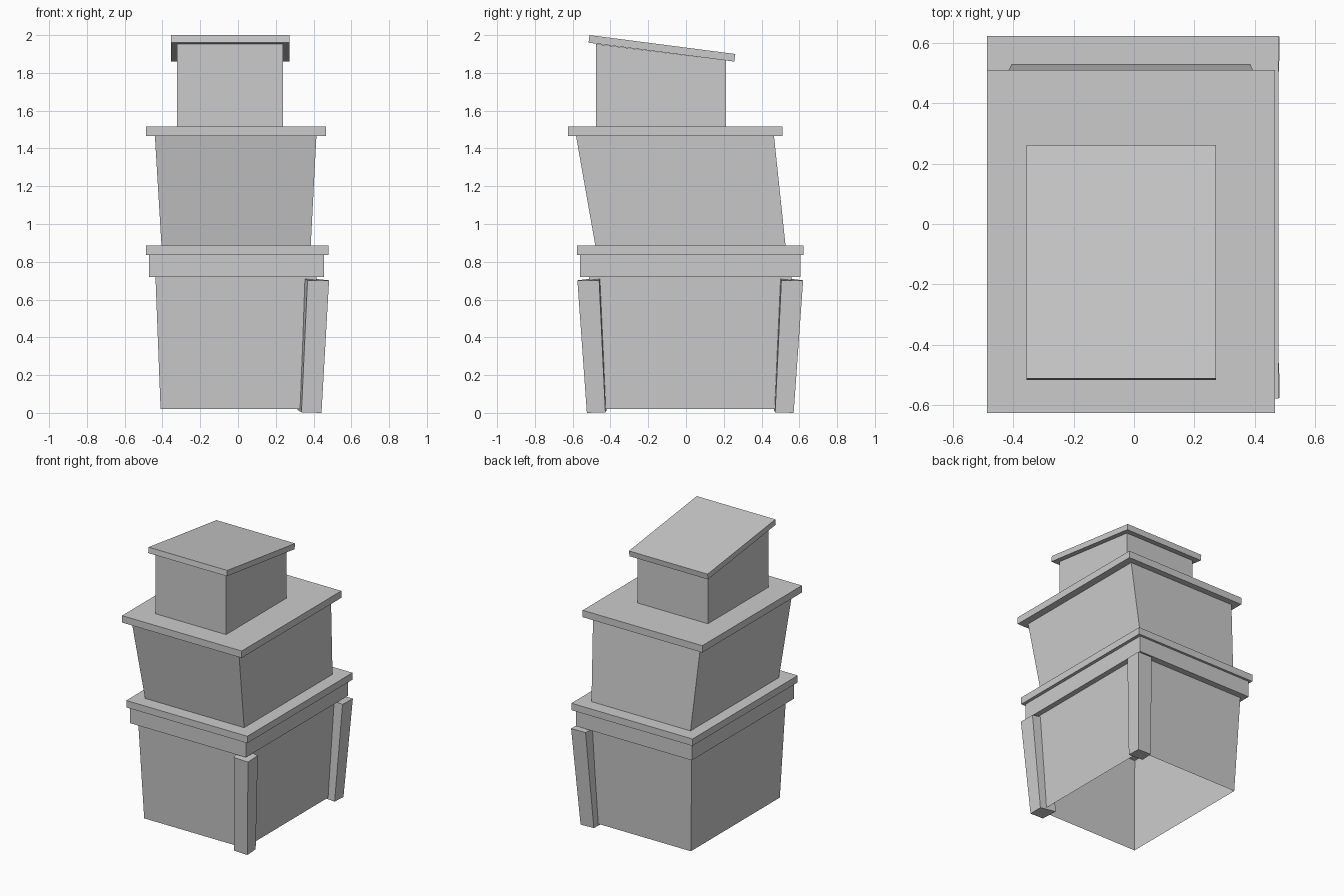
import bpy

if "Cube" in bpy.data.objects:
    bpy.data.objects.remove(bpy.data.objects["Cube"])

QUADS = [(0, 1, 5, 4), (1, 2, 6, 5), (2, 3, 7, 6), (3, 0, 4, 7)]
BOTTOM, TOP = (3, 2, 1, 0), (4, 5, 6, 7)


def hexahedron(name, low, high, caps=(BOTTOM, TOP)):
    """Flat-faced block between two rings of four corners."""
    mesh = bpy.data.meshes.new(name)
    mesh.from_pydata(low + high, [], QUADS + list(caps))
    mesh.update()
    obj = bpy.data.objects.new(name, mesh)
    bpy.context.collection.objects.link(obj)
    return obj


def ring(x0, x1, y0, y1, z_front, z_back=None):
    """Rectangle of corners, optionally sloping from front to back."""
    zb = z_front if z_back is None else z_back
    return [(x0, y0, z_front), (x1, y0, z_front), (x1, y1, zb), (x0, y1, zb)]


def slab(name, x0, x1, y0, y1, z0, z1):
    return hexahedron(name, ring(x0, x1, y0, y1, z0), ring(x0, x1, y0, y1, z1))


# Lower storey: flared walls, open underneath
hexahedron("lower_walls", ring(-0.41, 0.39, -0.483, 0.53, 0.02),
           ring(-0.437, 0.417, -0.513, 0.56, 0.72), caps=())
slab("lower_band", -0.47, 0.455, -0.56, 0.605, 0.72, 0.835)
slab("lower_ledge", -0.487, 0.478, -0.577, 0.622, 0.835, 0.885)

# Middle storey: flared and leaning forward
hexahedron("middle_walls", ring(-0.405, 0.385, -0.48, 0.527, 0.885),
           ring(-0.44, 0.415, -0.582, 0.466, 1.465), caps=())
slab("middle_ledge", -0.487, 0.467, -0.625, 0.51, 1.465, 1.515)

# Top storey with a sloping roof
hexahedron("top_walls", ring(-0.323, 0.238, -0.476, 0.212, 1.515),
           ring(-0.323, 0.238, -0.476, 0.212, 1.953, 1.866), caps=())
hexahedron("roof", ring(-0.355, 0.272, -0.516, 0.256, 1.96, 1.86),
           ring(-0.355, 0.272, -0.511, 0.261, 2.0, 1.9))

# Leaning corner posts on the right side, the back one mirrored from the front
post_low = [(0.336, -0.525, 0.003), (0.442, -0.525, 0.0),
            (0.440, -0.427, 0.003), (0.316, -0.42, 0.015)]
post_high = [(0.368, -0.574, 0.702), (0.482, -0.575, 0.70),
             (0.480, -0.460, 0.702), (0.340, -0.45, 0.717)]
hexahedron("front_post", post_low, post_high)


def mirrored(corners):
    return [(x, 0.045 - y, z) for x, y, z in corners]


back_post = hexahedron("back_post", mirrored(post_low), mirrored(post_high))
back_post.data.flip_normals()
